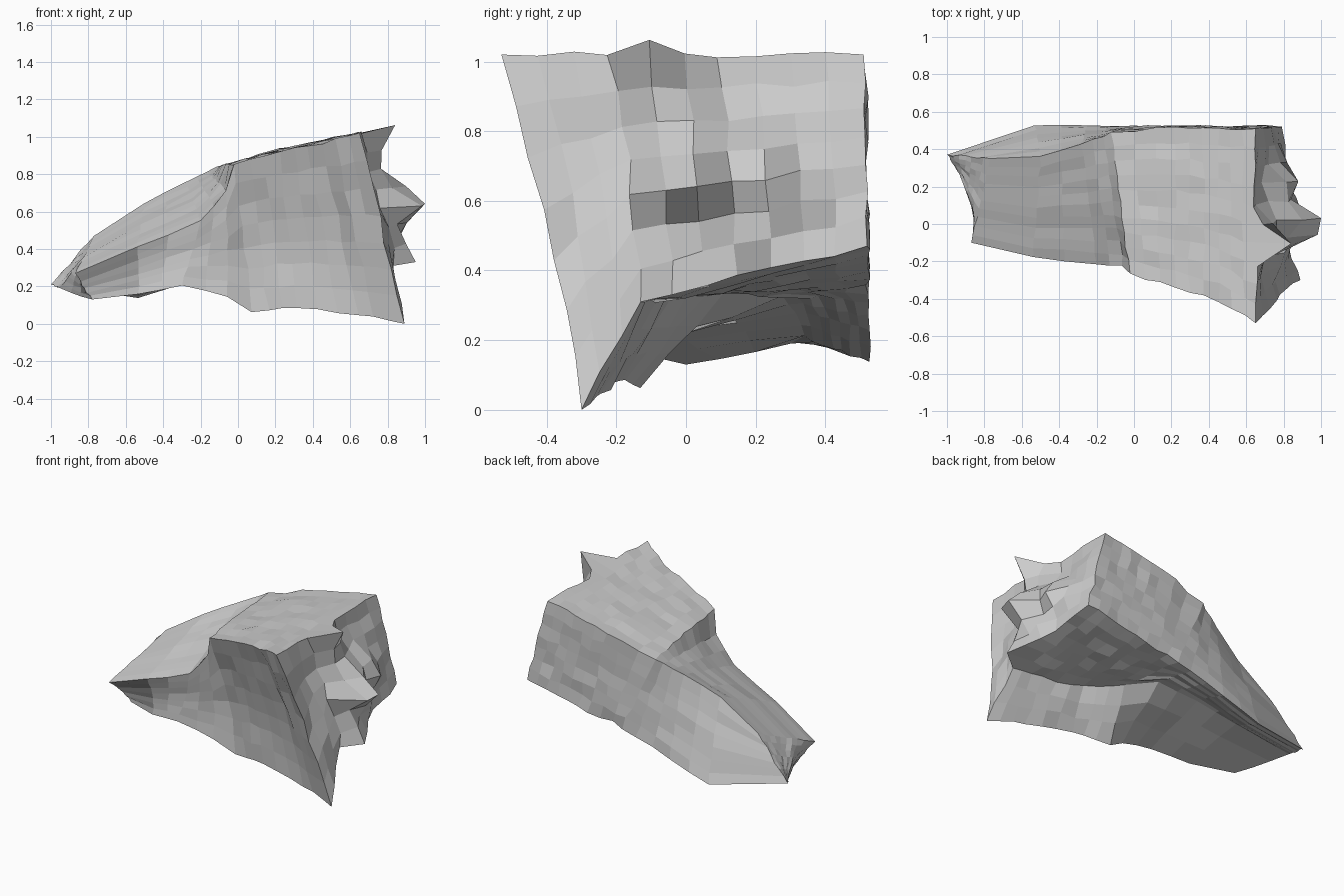
import bpy, bmesh, math, random
from mathutils import Vector

if "Cube" in bpy.data.objects:
    bpy.data.objects.remove(bpy.data.objects["Cube"])
random.seed(4)

# Stations from left tip to cliff end: top front, top back ridge, back bottom, underside crease, flap bottom
STATIONS = [
    [(-.87, -.10, .27), (-.77, .35, .47), (-1.0, .37, .21), (-.95, .30, .19), (-.78, 0, .13)],
    [(-.54, -.18, .41), (-.50, .36, .645), (-.53, .53, .135), (-.50, .34, .21), (-.53, -.12, .162)],
    [(-.20, -.22, .55), (-.28, .43, .755), (-.25, .53, .23), (-.22, .32, .28), (-.30, -.20, .20)],
    [(-.06, -.23, .71), (-.16, .47, .81), (0, .525, .31), (.04, .28, .33), (-.05, -.17, .15)],
    [(-.02, -.27, .86), (-.12, .49, .835), (.10, .525, .34), (.16, .10, .33), (.08, -.13, .07)],
    [(.22, -.34, .92), (.22, .52, .935), (.34, .52, .38), (.36, -.04, .32), (.32, -.19, .085)],
    [(.45, -.41, .97), (.45, .515, .98), (.57, .52, .43), (.62, -.10, .31), (.64, -.24, .05)],
    [(.65, -.53, 1.02), (.65, .51, 1.02), (.79, .52, .47), (.83, -.13, .31), (.89, -.30, 0)],
]
SUBS = [1, 2, 2, 1, 3, 3, 3]      # rings between stations
TOP, SIDE, INNER = 10, 7, 3       # segments across each face
# Ledges and hollows of the broken end: y, z, push, radius
BUMPS = [(-.11, 1.03, .18, .07), (-.06, .90, .10, .10), (.02, .75, .09, .09),
         (0, .63, .33, .09), (.20, .70, .14, .09), (-.02, .37, .15, .09),
         (.30, .60, .06, .10), (.15, .94, -.03, .09), (-.27, .80, -.02, .10),
         (.12, .48, .08, .08)]

bm = bmesh.new()
cache = {}


def vert(p):
    key = tuple(round(c, 4) for c in p)
    if key not in cache:
        cache[key] = bm.verts.new(p)
    return cache[key]


def line(a, b, n, bow=Vector((0, 0, 0))):
    return [a.lerp(b, i / n) + bow * math.sin(math.pi * i / n) for i in range(n + 1)]


def sides(row):
    tf, tb, bb, uf, fb = row
    sag = .045 if -.05 < tf.x < .5 else .02
    return (line(tf, tb, TOP), line(tb, bb, SIDE),
            line(fb, uf, INNER) + line(uf, bb, TOP - INNER)[1:],
            line(tf, fb, SIDE, Vector((0, sag, 0))))


def face(*pts):
    vs = list(dict.fromkeys(vert(p) for p in pts))
    if len(vs) > 2:
        return bm.faces.new(vs)


def cap(row):
    # Coons patch closing one end of the loft
    top, back, low, front = sides(row)
    a, b, c, d = top[0], top[-1], low[0], low[-1]
    g = []
    for j in range(SIDE + 1):
        t = j / SIDE
        g.append([])
        for i in range(TOP + 1):
            s = i / TOP
            g[j].append(top[i] * (1 - t) + low[i] * t + front[j] * (1 - s) + back[j] * s
                        - a * (1 - s) * (1 - t) - b * s * (1 - t) - c * (1 - s) * t - d * s * t)
    for j in range(SIDE):
        for i in range(TOP):
            face(g[j][i], g[j][i + 1], g[j + 1][i + 1], g[j + 1][i])
    return {vert(p) for r in g for p in r}


# Rows of the loft
st = [[Vector(p) for p in r] for r in STATIONS]
rows = [st[0]]
for r0, r1, n in zip(st, st[1:], SUBS):
    rows += [[a.lerp(b, k / n) for a, b in zip(r0, r1)] for k in range(1, n + 1)]

# Skin: top, back, underside and front
for r0, r1 in zip(rows, rows[1:]):
    for s0, s1 in zip(sides(r0), sides(r1)):
        for i in range(len(s0) - 1):
            face(s0[i], s0[i + 1], s1[i + 1], s1[i])
cap(rows[0])
broken = cap(rows[-1])

# Rough the rock, then push out the ledges of the broken end
corners = {vert(p) for r in (st[0], st[-1]) for p in r}
for v in bm.verts:
    if v in corners:
        continue
    y, z = v.co.y, v.co.z
    amp = .009 if v.co.x > -.1 else .005
    v.co += Vector([random.uniform(-amp, amp) for _ in range(3)])
    if v in broken:
        for by, bz, push, rad in BUMPS:
            w = math.exp(-((y - by) ** 2 + (z - bz) ** 2) / rad ** 2)
            v.co.x += push * w
            if bz > 1:
                v.co.z += .05 * w
        if abs(y) < .45 and .35 < z < .98:
            v.co.x += random.uniform(-.015, .015)
            v.co.x = min(v.co.x, 1.0)

bmesh.ops.recalc_face_normals(bm, faces=bm.faces)
mesh = bpy.data.meshes.new("rock_outcrop")
bm.to_mesh(mesh)
bm.free()
bpy.context.collection.objects.link(bpy.data.objects.new("rock_outcrop", mesh))
